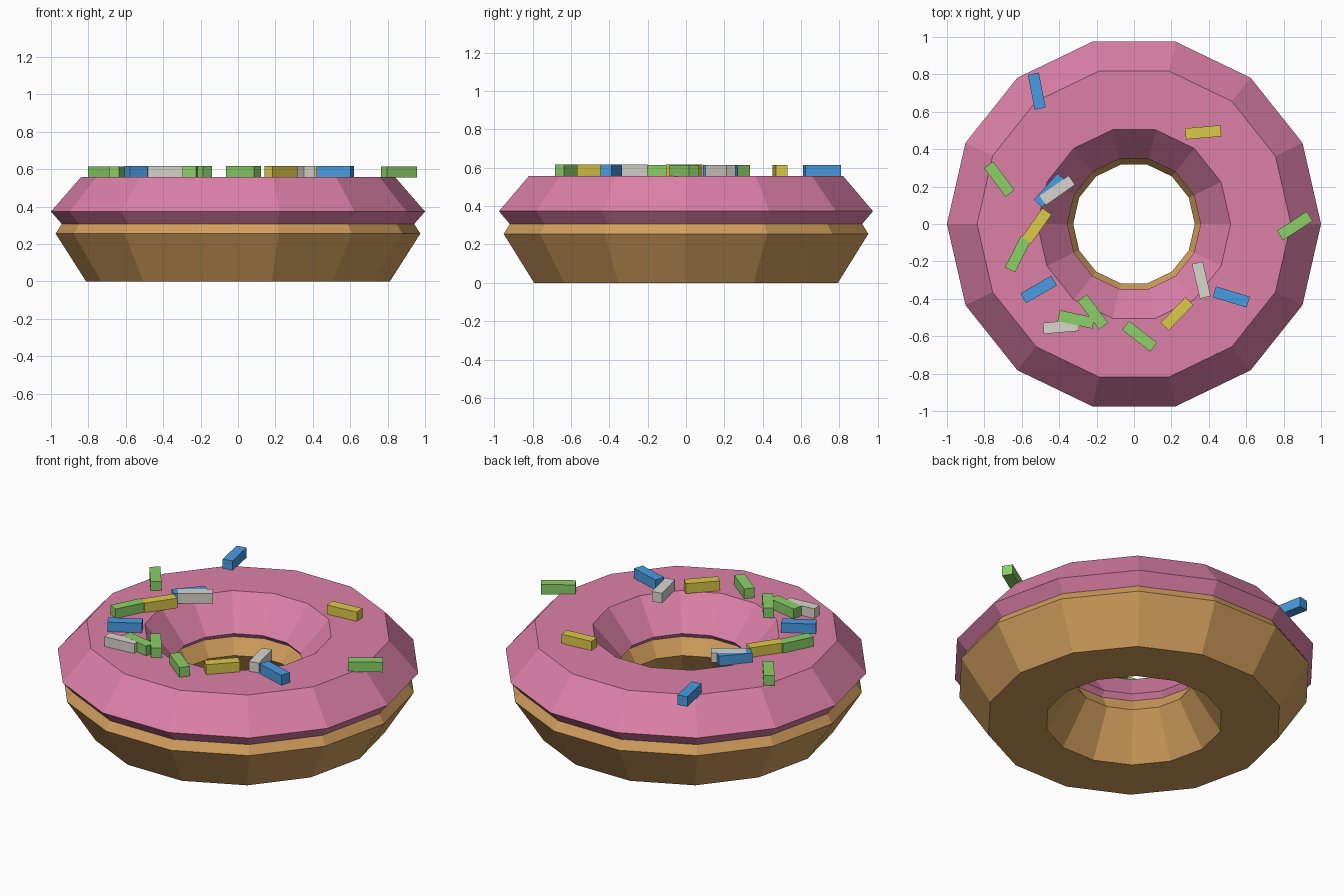
import bpy, bmesh
from math import cos, sin, pi, radians

cube = bpy.data.objects.get("Cube")
if cube:
    bpy.data.objects.remove(cube)

SIDES = 14


def material(name, rgb):
    """Flat material from an sRGB 0-255 colour."""
    lin = [((c / 255 + 0.055) / 1.055) ** 2.4 for c in rgb] + [1.0]
    m = bpy.data.materials.new(name)
    m.use_nodes = True
    m.diffuse_color = lin
    m.node_tree.nodes["Principled BSDF"].inputs["Base Color"].default_value = lin
    return m


def add_object(name, bm, mat):
    bmesh.ops.recalc_face_normals(bm, faces=bm.faces)
    mesh = bpy.data.meshes.new(name)
    bm.to_mesh(mesh)
    bm.free()
    mesh.materials.append(mat)
    obj = bpy.data.objects.new(name, mesh)
    bpy.context.collection.objects.link(obj)
    return obj


def hex_ring(name, radius, tube, z, half_height, mat):
    """Low-poly ring with a six-sided section, flat on top and bottom."""
    profile = [(radius + tube * cos(i * pi / 3),
                z + half_height * sin(i * pi / 3) / sin(pi / 3)) for i in range(6)]
    bm = bmesh.new()
    loops = []
    for s in range(SIDES):
        a = 2 * pi * s / SIDES
        loops.append([bm.verts.new((r * cos(a), r * sin(a), h)) for r, h in profile])
    for s in range(SIDES):
        p, q = loops[s], loops[(s + 1) % SIDES]
        for i in range(6):
            j = (i + 1) % 6
            bm.faces.new((p[i], q[i], q[j], p[j]))
    return add_object(name, bm, mat)


def sprinkle(index, x, y, angle, mat):
    bm = bmesh.new()
    bmesh.ops.create_cube(bm, size=1)
    obj = add_object(f"sprinkle_{index}", bm, mat)
    obj.scale = (0.19, 0.06, 0.06)
    obj.rotation_euler.z = radians(angle)
    # tiny lift keeps overlapping sprinkles from sharing a top plane
    obj.location = (x, y, 0.583 + index * 0.0003)


dough = material("golden dough", (210, 159, 93))
icing = material("pink icing", (220, 128, 167))
blue = material("blue sprinkle", (72, 156, 226))
white = material("white sprinkle", (217, 213, 204))
green = material("green sprinkle", (139, 208, 104))
yellow = material("yellow sprinkle", (220, 201, 72))

# Ring body and the icing ring sunk into it
hex_ring("dough_ring", 0.65, 0.325, 0.255, 0.255, dough)
hex_ring("icing_ring", 0.678, 0.322, 0.373, 0.185, icing)

# Sprinkles: x, y, heading, colour
sprinkles = [
    (-0.52, 0.71, 101, blue), (0.37, 0.49, 5, yellow),
    (-0.72, 0.24, -53, green), (0.86, -0.01, 33, green),
    (-0.45, 0.18, 48, blue), (-0.41, 0.18, 35, white),
    (-0.62, -0.16, 63, green), (-0.52, -0.01, 55, yellow),
    (-0.51, -0.35, 30, blue), (-0.39, -0.55, 5, white),
    (-0.31, -0.51, -12, green), (-0.22, -0.47, -53, green),
    (0.03, -0.60, -38, green), (0.23, -0.48, 46, yellow),
    (0.36, -0.30, -77, white), (0.52, -0.39, -17, blue),
]
for i, (x, y, angle, mat) in enumerate(sprinkles):
    sprinkle(i + 1, x, y, angle, mat)
